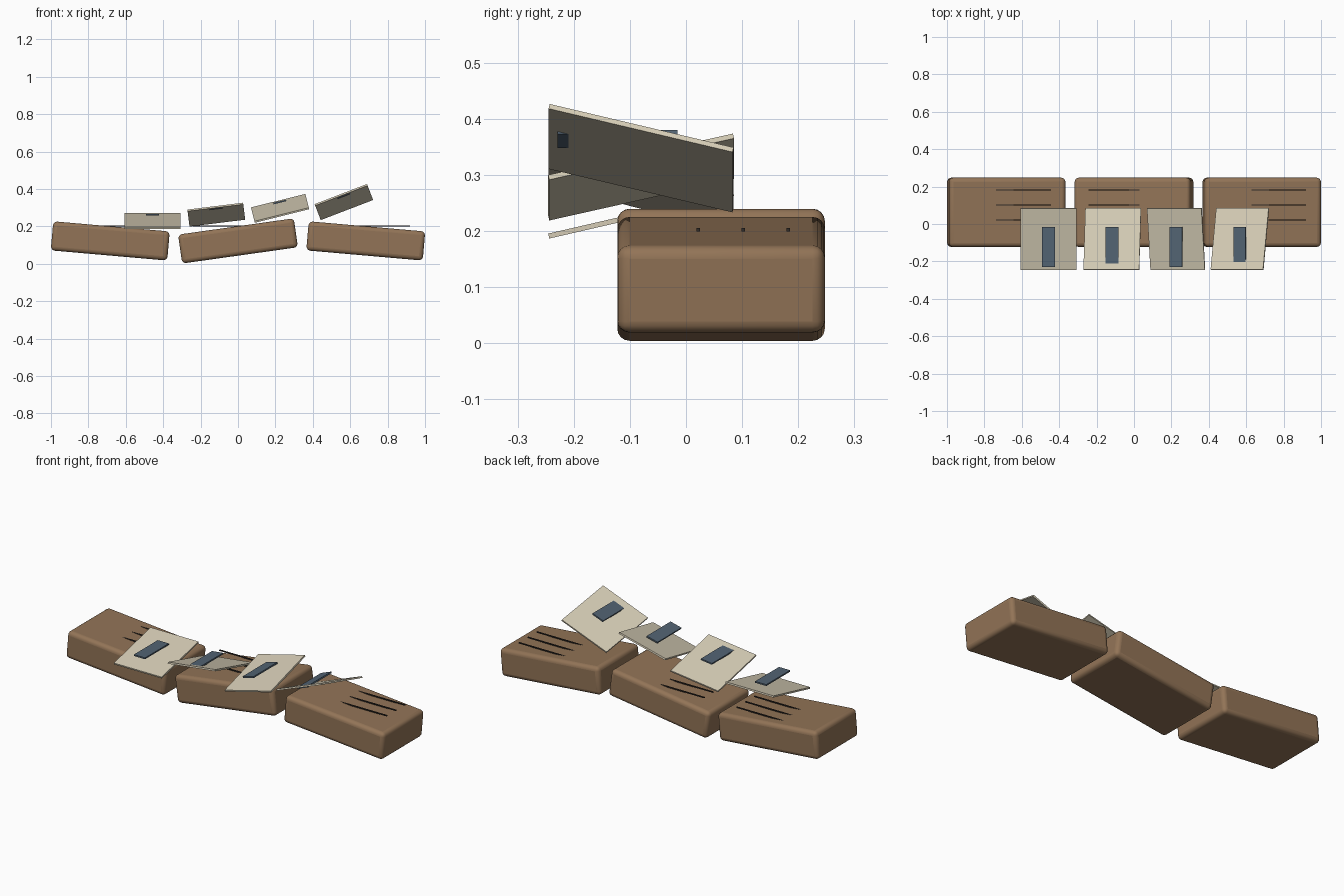
import bpy
from math import radians

if "Cube" in bpy.data.objects:
    bpy.data.objects.remove(bpy.data.objects["Cube"])


def material(name, rgb):
    m = bpy.data.materials.new(name)
    m.diffuse_color = (*rgb, 1)
    m.use_nodes = True
    m.node_tree.nodes["Principled BSDF"].inputs["Base Color"].default_value = m.diffuse_color
    return m


WOOD = material("wood", (0.29, 0.175, 0.095))
GRAIN = material("grain", (0.03, 0.024, 0.02))
CREAM = material("cream", (0.66, 0.60, 0.46))
SLATE = material("slate", (0.085, 0.125, 0.17))


def box(name, size, loc, mat, pitch=0, roll=0, bevel=0):
    """Box pitched about x, then rolled about y, with optional rounded edges."""
    bpy.ops.mesh.primitive_cube_add(size=1, location=loc)
    ob = bpy.context.object
    ob.name = name
    ob.scale = size
    bpy.ops.object.transform_apply(location=False, rotation=False, scale=True)
    ob.rotation_euler = (radians(pitch), radians(roll), 0)
    ob.data.materials.append(mat)
    if bevel:
        mod = ob.modifiers.new("rounding", 'BEVEL')
        mod.width = bevel
        mod.segments = 4
        bpy.ops.object.shade_smooth_by_angle(angle=radians(35))
    return ob


# Three tilted wooden blocks, each with three level grain strips
for i, (x, roll, grain_x) in enumerate([(-0.683, 5, -0.60),
                                        (0, -8, -0.088),
                                        (0.683, 5, 0.765)]):
    box(f"block_{i + 1}", (0.625, 0.37, 0.156), (x, 0.0625, 0.122),
        WOOD, roll=roll, bevel=0.022)
    for j in range(3):
        box(f"grain_strip_{i + 1}_{j + 1}", (0.31, 0.006, 0.006),
            (grain_x, 0.022 + 0.08 * j, 0.202), GRAIN)

# Four rising cards with alternating pitch and growing roll, each with a slab
for i in range(4):
    x, z, roll = -0.457 + 0.341 * i, 0.229 + 0.0336 * i, -7 * i
    pitch = 13 if i % 2 == 0 else -14.2
    box(f"card_{i + 1}", (0.30, 0.338, 0.009), (x, -0.08, z),
        CREAM, pitch=pitch, roll=roll)
    box(f"card_slab_{i + 1}", (0.07, 0.214, 0.008), (x - 0.001, -0.122, z + 0.034),
        SLATE, roll=roll)
